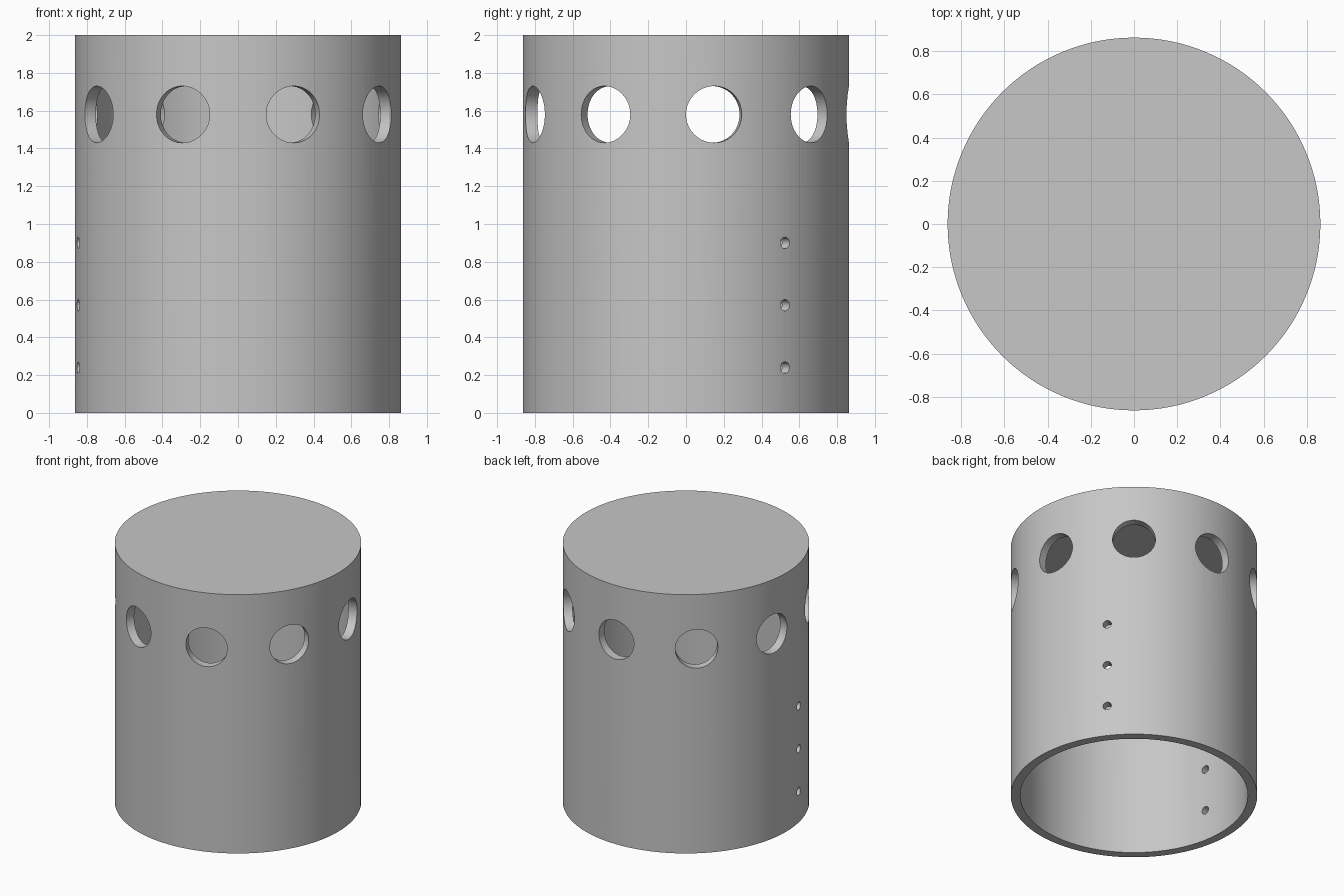
import bpy
from math import radians, cos, sin, pi

cube = bpy.data.objects.get("Cube")
if cube:
    bpy.data.objects.remove(cube, do_unlink=True)

RADIUS, HEIGHT, WALL = 0.863, 2.0, 0.066

grey = bpy.data.materials.new("plain_grey")
grey.use_nodes = True
colour = (0.57, 0.57, 0.57, 1)
grey.diffuse_color = colour
grey.node_tree.nodes["Principled BSDF"].inputs["Base Color"].default_value = colour


def cylinder(name, radius, depth, location, rotation=(0, 0, 0), sides=128):
    bpy.ops.mesh.primitive_cylinder_add(vertices=sides, radius=radius, depth=depth,
                                        location=location, rotation=rotation)
    obj = bpy.context.object
    obj.name = name
    obj.data.materials.append(grey)
    return obj


def drill(name, radius, angle, z):
    """Short radial cutter that passes through the wall only."""
    a = radians(angle)
    r = RADIUS - WALL / 2
    return cylinder(name, radius, 0.3, (r * cos(a), r * sin(a), z), (0, pi / 2, a), 64)


# Solid outer drum and the cavity that opens at the bottom
body = cylinder("cap_body", RADIUS, HEIGHT, (0, 0, HEIGHT / 2))
cutters = [cylinder("cavity_cutter", RADIUS - WALL, HEIGHT, (0, 0, HEIGHT / 2 - WALL))]

# Ring of nine large round openings
for i in range(9):
    cutters.append(drill("vent_cutter", 0.15, 90 + 40 * i, 1.58))

# Two vertical rows of small holes
for angle in (37.4, 191.2):
    for z in (0.24, 0.57, 0.90):
        cutters.append(drill("pin_hole_cutter", 0.03, angle, z))

# Cut everything, then drop the cutters
bpy.context.view_layer.objects.active = body
for cutter in cutters:
    cutter.hide_render = True
    mod = body.modifiers.new("cut", 'BOOLEAN')
    mod.operation = 'DIFFERENCE'
    mod.solver = 'EXACT'
    mod.object = cutter
    bpy.ops.object.modifier_apply(modifier=mod.name)
    bpy.data.objects.remove(cutter, do_unlink=True)

# Smooth curved walls, keep rims sharp
bpy.ops.object.select_all(action='DESELECT')
body.select_set(True)
bpy.context.view_layer.objects.active = body
bpy.ops.object.shade_smooth_by_angle(angle=radians(30))
